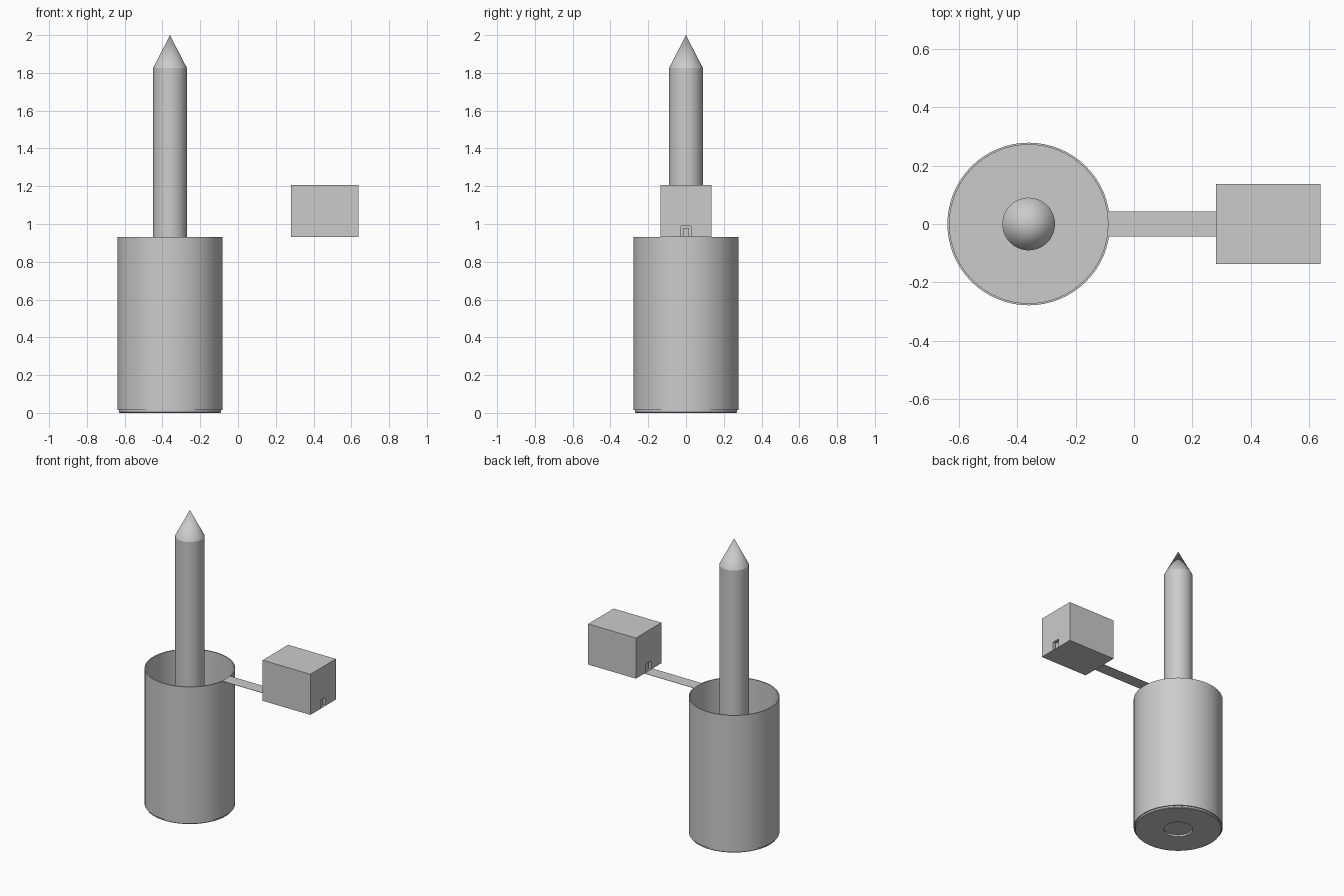
import bpy, bmesh, math

if "Cube" in bpy.data.objects:
    bpy.data.objects.remove(bpy.data.objects["Cube"])

CX = -0.36      # silo axis
SEG = 64
TOP = 0.932     # silo rim and walkway level


def make_object(name, bm):
    bmesh.ops.recalc_face_normals(bm, faces=bm.faces)
    mesh = bpy.data.meshes.new(name)
    bm.to_mesh(mesh)
    bm.free()
    ob = bpy.data.objects.new(name, mesh)
    bpy.context.collection.objects.link(ob)
    return ob


def lathe(name, profile, closed=False):
    """Revolve (radius, z) points around the silo axis."""
    bm = bmesh.new()
    verts = [bm.verts.new((r, 0, z)) for r, z in profile]
    pairs = list(zip(verts, verts[1:]))
    if closed:
        pairs.append((verts[-1], verts[0]))
    edges = [bm.edges.new(p) for p in pairs]
    bmesh.ops.spin(bm, geom=verts + edges, cent=(0, 0, 0), axis=(0, 0, 1),
                   angle=math.tau, steps=SEG, use_duplicate=False)
    bmesh.ops.remove_doubles(bm, verts=bm.verts, dist=1e-5)
    ob = make_object(name, bm)
    ob.location.x = CX
    bpy.ops.object.select_all(action='DESELECT')
    ob.select_set(True)
    bpy.context.view_layer.objects.active = ob
    bpy.ops.object.shade_smooth_by_angle(angle=math.radians(20))
    return ob


def box(name, x0, x1, half_y, z0, z1):
    bm = bmesh.new()
    bmesh.ops.create_cube(bm, size=1)
    for v in bm.verts:
        v.co.x = x0 if v.co.x < 0 else x1
        v.co.y *= 2 * half_y
        v.co.z = z0 if v.co.z < 0 else z1
    return make_object(name, bm)


# Silo: thin open tube over a slightly inset floor with a central hole
lathe("silo_wall", [(0.278, 0.014), (0.278, TOP), (0.271, TOP), (0.271, 0.014)], True)
lathe("silo_floor", [(0.09, 0), (0.268, 0), (0.271, 0.004), (0.271, 0.015), (0.09, 0.015)], True)

# Rocket: cylinder body and pointed nose
lathe("rocket_body", [(0, 0.012), (0.09, 0.012), (0.09, 1.825), (0, 1.825)])
lathe("rocket_nose", [(0, 1.825), (0.09, 1.825), (0, 2.0)])

# Control room with a recessed doorway at each end
room = box("control_room", 0.28, 0.637, 0.136, TOP, 1.207)
for label, face_x, side in (("inner", 0.28, 1), ("outer", 0.637, -1)):
    xs = sorted((face_x - side * 0.01, face_x + side * 0.02))
    cutter = box(label + "_door_cutter", xs[0], xs[1], 0.026, TOP + 0.002, 0.99)
    cutter.hide_render = True
    cutter.hide_set(True)
    mod = room.modifiers.new(label + "_doorway", 'BOOLEAN')
    mod.operation = 'DIFFERENCE'
    mod.solver = 'EXACT'
    mod.object = cutter
    # door panel inside the recess
    xs = sorted((face_x + side * 0.012, face_x + side * 0.022))
    box(label + "_door", xs[0], xs[1], 0.017, TOP + 0.002, 0.98)

# Thin walkway from the silo rim to the room
box("walkway", CX + 0.271, 0.28, 0.043, TOP - 0.002, TOP)
